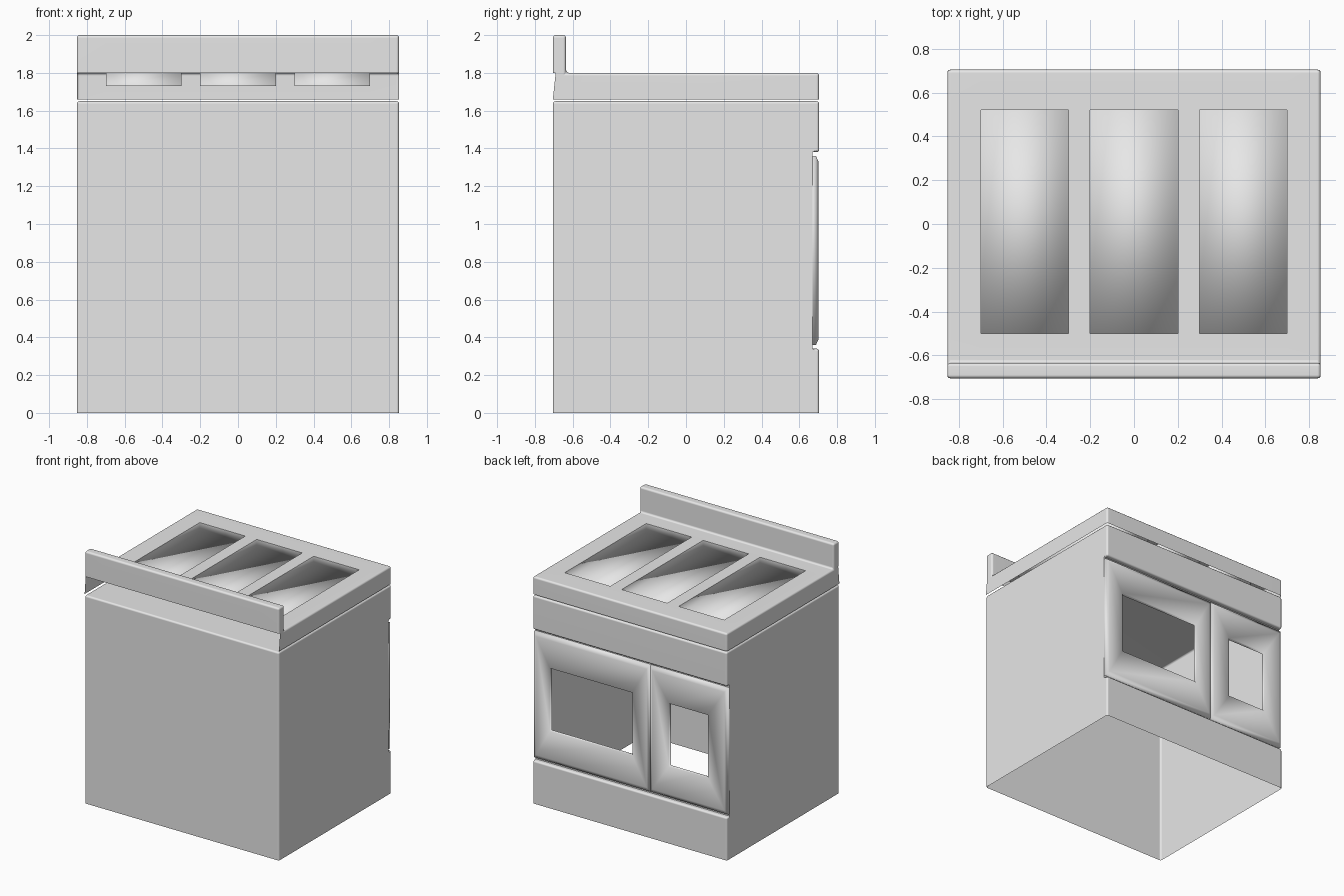
import bpy, bmesh, math

cube = bpy.data.objects.get("Cube")
if cube:
    bpy.data.objects.remove(cube, do_unlink=True)

# One plain grey for the whole cooker
grey = bpy.data.materials.new("plain_grey")
grey.use_nodes = True
grey.diffuse_color = (0.8, 0.8, 0.8, 1)
grey.node_tree.nodes["Principled BSDF"].inputs["Base Color"].default_value = (0.8, 0.8, 0.8, 1)

W, D = 0.853, 0.705          # half width and half depth
SLOT = 0.67                  # depth of the grooves around the doors
BODY_TOP, TOP_LOW, TOP_HIGH = 1.65, 1.66, 1.8
DOOR_LOW, DOOR_HIGH = 0.36, 1.36


def face(bm, points):
    bm.faces.new([bm.verts.new(p) for p in points])


def merge(bm):
    bmesh.ops.remove_doubles(bm, verts=bm.verts[:], dist=0.0005)
    bmesh.ops.recalc_face_normals(bm, faces=bm.faces[:])


def round_edges(bm, width, wanted=lambda e: True):
    edges = [e for e in bm.edges if e.is_manifold
             and e.calc_face_angle() > 1 and wanted(e)]
    bmesh.ops.bevel(bm, geom=edges, offset=width, segments=3,
                    profile=0.5, affect='EDGES', clamp_overlap=True)


def finish(bm, name, angle=None):
    mesh = bpy.data.meshes.new(name)
    bm.to_mesh(mesh)
    bm.free()
    mesh.materials.append(grey)
    mesh.shade_smooth()
    obj = bpy.data.objects.new(name, mesh)
    bpy.context.collection.objects.link(obj)
    if angle:
        mesh.set_sharp_from_angle(angle=math.radians(angle))
        mod = obj.modifiers.new("flat_faces", 'WEIGHTED_NORMAL')
        mod.keep_sharp = True
    return obj


def strips(bm, profile, xs, skip=lambda i, j: False):
    """Sweep a (y, z) profile along x, leaving out some panels."""
    for i in range(len(xs) - 1):
        for j in range(len(profile) - 1):
            if not skip(i, j):
                (ya, za), (yb, zb) = profile[j], profile[j + 1]
                face(bm, [(xs[i], ya, za), (xs[i + 1], ya, za),
                          (xs[i + 1], yb, zb), (xs[i], yb, zb)])


# Cabinet: thin shell, open below and behind the doors
profile = [(-D, 0), (-D, BODY_TOP), (D, BODY_TOP), (D, DOOR_HIGH + 0.02),
           (SLOT, DOOR_HIGH + 0.02), (SLOT, DOOR_HIGH), (SLOT, DOOR_LOW),
           (SLOT, DOOR_LOW - 0.02), (D, DOOR_LOW - 0.02), (D, 0)]
bm = bmesh.new()
strips(bm, profile, [-W, W], lambda i, j: j == 5)
for x in (-W, W):
    face(bm, [(x, y, z) for y, z in profile])
merge(bm)
round_edges(bm, 0.014, lambda e: any(abs(v.co.y - SLOT) > 0.001 for v in e.verts))
finish(bm, "cabinet", 40)

# Worktop with upstand: shell, open below and at the rear
basins = [(-0.7, -0.3), (-0.2, 0.2), (0.3, 0.7)]
BY0, BY1 = -0.5, 0.52
xs = [-W] + [x for pair in basins for x in pair] + [W]
SPLASH = -0.635
profile = [(-D, TOP_HIGH), (-D, 2), (SPLASH, 2), (SPLASH, TOP_HIGH),
           (BY0, TOP_HIGH), (BY1, TOP_HIGH), (D, TOP_HIGH), (D, TOP_LOW)]
bm = bmesh.new()
strips(bm, profile, xs, lambda i, j: j == 4 and i % 2 == 1)
for x in (-W, W):
    face(bm, [(x, y, z) for y, z in [(-D, TOP_LOW)] + profile])
merge(bm)
round_edges(bm, 0.015)
finish(bm, "worktop", 40)

# Recessed trays with softly shaded floors
for n, (x0, x1) in enumerate(basins):
    bm = bmesh.new()
    rim = [(x0, BY0), (x1, BY0), (x1, BY1), (x0, BY1)]
    top = [bm.verts.new((x, y, TOP_HIGH)) for x, y in rim]
    low = [bm.verts.new((x, y, 1.73)) for x, y in rim]
    bm.faces.new(low)
    for k in range(4):
        m = (k + 1) % 4
        bm.faces.new((top[m], top[k], low[k], low[m]))
    finish(bm, f"tray_{n + 1}")


# Doors: mitred frames with rounded outer lips around open windows
def door(name, x0, x1, margin):
    bm = bmesh.new()
    # each ring: side margin, height margin, depth
    rings = [(0, 0, SLOT), (0, 0, 0.688), (0.025, 0.03, 0.702),
             (margin, 0.25, 0.702), (margin, 0.25, 0.675)]
    loops = []
    for mx, mz, y in rings:
        a, b, lo, hi = x0 + mx, x1 - mx, DOOR_LOW + mz, DOOR_HIGH - mz
        loops.append([bm.verts.new((x, y, z)) for x, z in
                      ((a, lo), (a, hi), (b, hi), (b, lo))])
    for outer, inner in zip(loops, loops[1:]):
        for k in range(4):
            m = (k + 1) % 4
            bm.faces.new((outer[k], outer[m], inner[m], inner[k]))
    finish(bm, name)


door("large_door", -0.17, W, 0.15)
door("small_door", -W, -0.17, 0.17)
